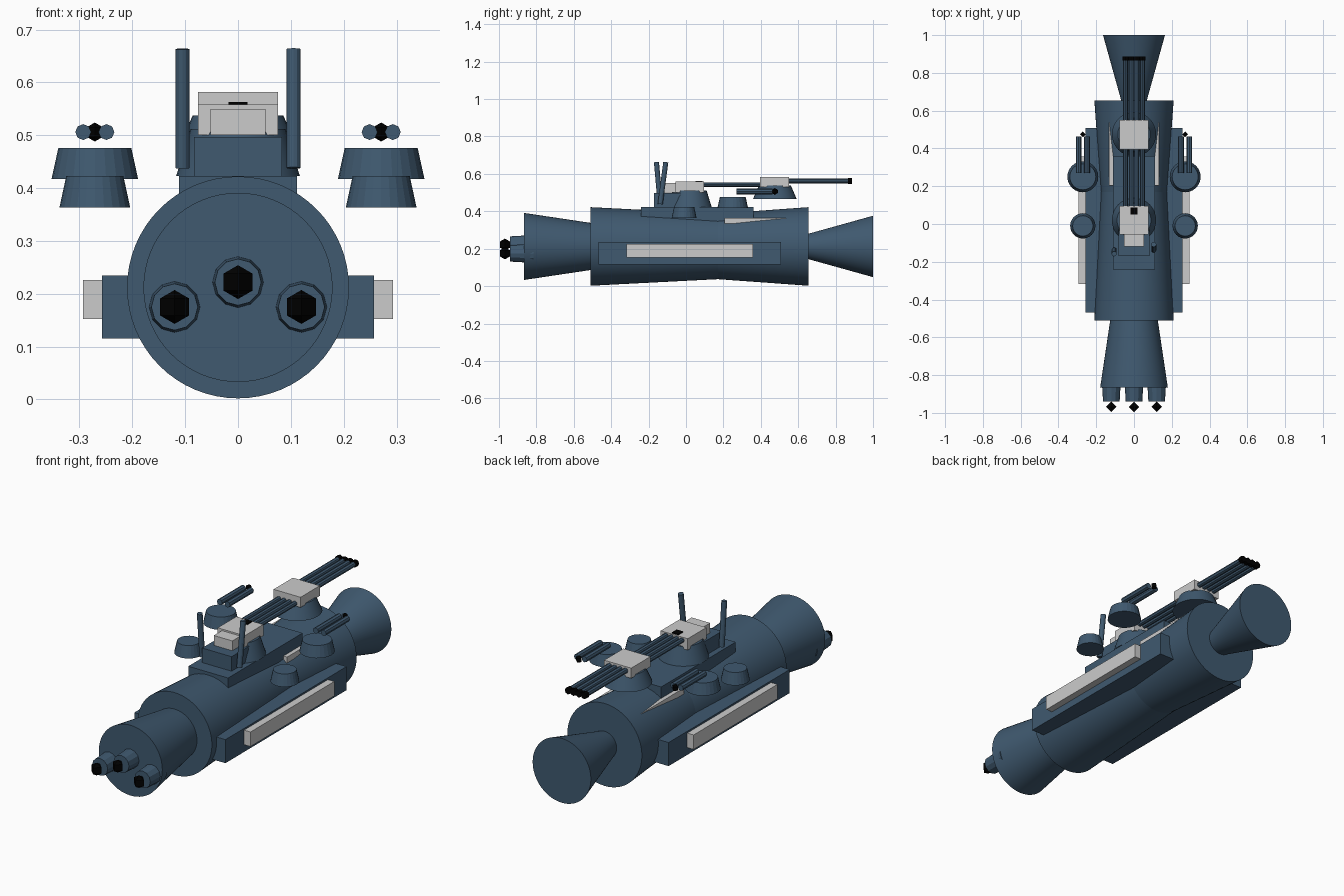
import bpy, math
from mathutils import Vector

if "Cube" in bpy.data.objects:
    bpy.data.objects.remove(bpy.data.objects["Cube"])


def material(name, color):
    m = bpy.data.materials.new(name)
    m.diffuse_color = color
    m.use_nodes = True
    m.node_tree.nodes["Principled BSDF"].inputs["Base Color"].default_value = m.diffuse_color
    return m


NAVY = material("navy", (0.05, 0.10, 0.16, 1))
BLACK = material("black", (0.0, 0.0, 0.0, 1))


def finish(name, mat, smooth=False):
    ob = bpy.context.object
    ob.name = name
    if mat:
        ob.data.materials.append(mat)
    if smooth:
        bpy.ops.object.shade_smooth_by_angle(angle=math.radians(30))
    return ob


def cone(name, p1, p2, r1, r2, sides=8, mat=NAVY, smooth=False):
    """Truncated cone running from p1 to p2."""
    a, b = Vector(p1), Vector(p2)
    d = b - a
    bpy.ops.mesh.primitive_cone_add(
        vertices=sides, radius1=r1, radius2=r2, depth=d.length,
        location=(a + b) / 2, rotation=d.to_track_quat('Z', 'Y').to_euler())
    return finish(name, mat, smooth)


def box(name, x, y, z, mat=None):
    """Box from (min, max) ranges."""
    bpy.ops.mesh.primitive_cube_add(
        size=1, location=[(r[0] + r[1]) / 2 for r in (x, y, z)])
    ob = finish(name, mat)
    ob.scale = [r[1] - r[0] for r in (x, y, z)]
    return ob


def gem(name, loc, r):
    """Black eight-faced tip."""
    bpy.ops.mesh.primitive_uv_sphere_add(segments=4, ring_count=2, radius=r, location=loc)
    return finish(name, BLACK)


# Hull sections, all on one axis
ZC = 0.212
hull = [("bow_section", -0.865, -0.51, 0.179, 0.126),
        ("main_hull_front", -0.51, 0.17, 0.21, 0.175),
        ("main_hull_rear", 0.17, 0.655, 0.175, 0.21),
        ("tail_cone", 0.655, 1.0, 0.068, 0.164)]
for name, y1, y2, r1, r2 in hull:
    cone(name, (0, y1, ZC), (0, y2, ZC), r1, r2, 64, NAVY, True)

# Bow nozzles with black tips
for x, z in ((0, 0.222), (-0.12, 0.175), (0.12, 0.175)):
    cone("bow_nozzle", (x, -0.94, z), (x, -0.815, z), 0.044, 0.051, 12)
    gem("nozzle_tip", (x, -0.968, z), 0.032)

# Deck structure
box("deck_base", (-0.112, 0.112), (-0.24, 0.36), (0.33, 0.423), NAVY)
box("deck_house", (-0.083, 0.083), (-0.17, 0.0), (0.42, 0.497), NAVY)
box("deck_plate", (-0.133, 0.133), (0.205, 0.55), (0.335, 0.365))

# Main turrets: base, grey housing and four barrels
cone("front_turret_base", (0, 0.02, 0.423), (0, 0.02, 0.512), 0.117, 0.09, 32, NAVY, True)
box("front_turret_housing", (-0.076, 0.076), (-0.055, 0.095), (0.5, 0.558))
box("front_turret_back", (-0.052, 0.052), (-0.12, -0.05), (0.5, 0.55))
box("turret_hatch", (-0.018, 0.018), (0.05, 0.088), (0.55, 0.563), BLACK)
cone("rear_turret_base", (0, 0.475, 0.465), (0, 0.475, 0.537), 0.117, 0.086, 32, NAVY, True)
box("rear_turret_housing", (-0.076, 0.076), (0.395, 0.55), (0.53, 0.582))
for x in (-0.045, -0.015, 0.015, 0.045):
    cone("front_barrel", (x, 0.08, 0.543), (x, 0.42, 0.543), 0.012, 0.012)
    cone("rear_barrel", (x, 0.53, 0.562), (x, 0.87, 0.562), 0.013, 0.013)
    cone("barrel_muzzle", (x, 0.865, 0.562), (x, 0.887, 0.562), 0.017, 0.017, 8, BLACK)

# Mirrored side parts
for s in (-1, 1):
    box("side_sponson", sorted((s * 0.14, s * 0.257)), (-0.468, 0.507), (0.115, 0.235), NAVY)
    box("side_panel", sorted((s * 0.24, s * 0.293)), (-0.318, 0.357), (0.152, 0.226))
    # Masts: one leans forward, the other back
    cone("mast", (s * 0.105, -0.138, 0.438), (s * 0.105, -0.133 + s * 0.025, 0.663),
         0.0135, 0.0135, 12)
    # Floating side pods
    px = s * 0.271
    cone("small_pod", (px, -0.01, 0.363), (px, -0.01, 0.423), 0.067, 0.054, 24)
    cone("gun_pod", (px, 0.25, 0.417), (px, 0.25, 0.476), 0.082, 0.069, 24)
    for dx in (-0.022, 0.022):
        cone("pod_barrel", (px + dx, 0.27, 0.506), (px + dx, 0.462, 0.506), 0.015, 0.015)
    gem("pod_tip", (px, 0.475, 0.506), 0.018)
